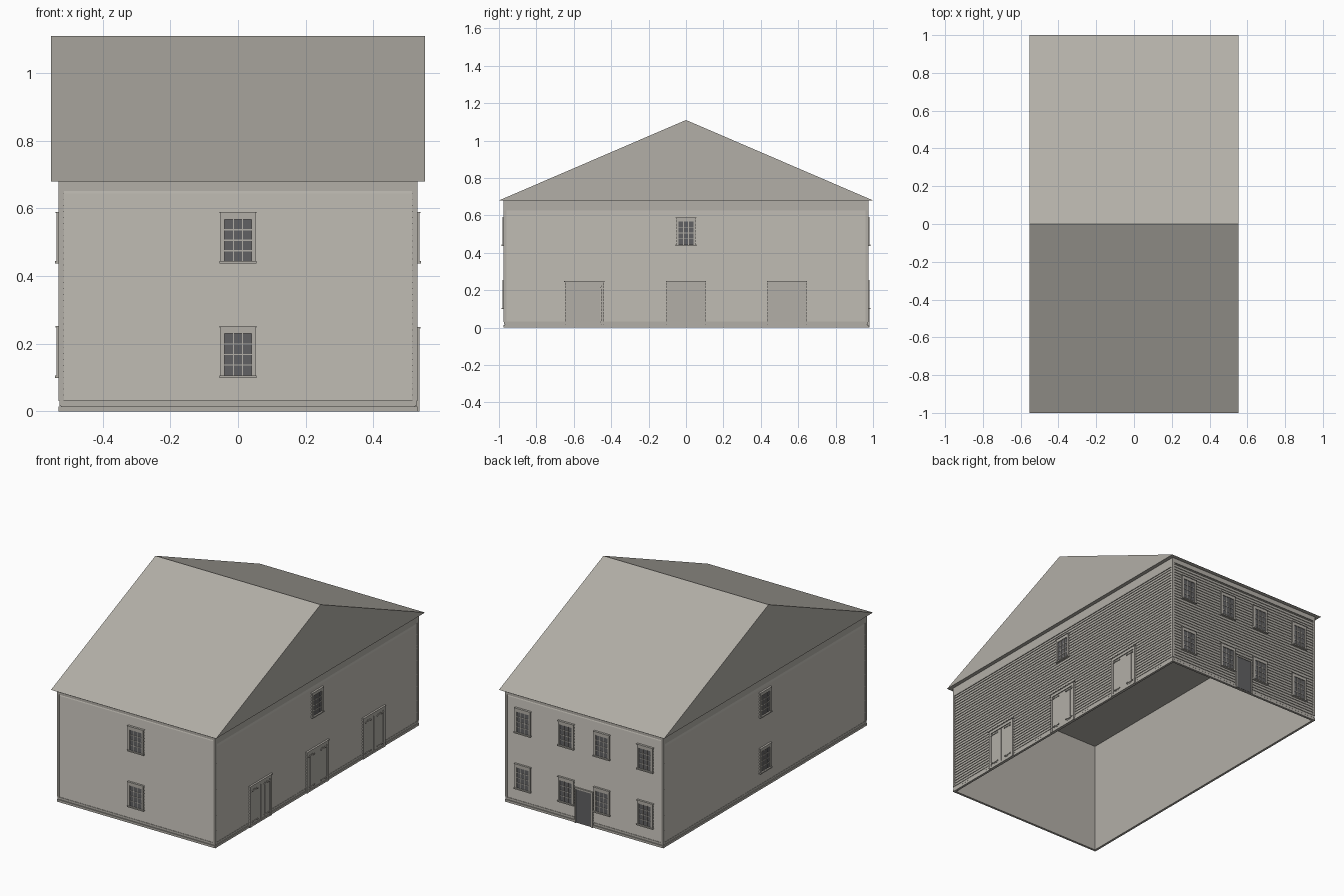
import bpy, bmesh
from math import radians
from mathutils import Matrix, Vector

cube = bpy.data.objects.get("Cube")
if cube:
    bpy.data.objects.remove(cube)


def material(name, rgb):
    m = bpy.data.materials.new(name)
    m.use_nodes = True
    m.diffuse_color = (*rgb, 1)
    m.node_tree.nodes["Principled BSDF"].inputs["Base Color"].default_value = (*rgb, 1)
    return m


GREY = material("weathered_grey", (0.45, 0.43, 0.39))
DARK = material("dark_grey", (0.12, 0.12, 0.125))

EAVE, RIDGE = 0.68, 1.11
HALF_X, HALF_Y = 0.524, 0.969


class Part:
    """Collects solids on one wall: u runs along it, d outward from its core."""

    def __init__(self, name, mat, angle=0, dist=0):
        self.name, self.mat, self.dist = name, mat, dist
        self.rot = Matrix.Rotation(radians(angle), 3, 'Z')
        self.bm = bmesh.new()

    def prism(self, profile, u0, u1):
        # profile of (d, z) points, extruded along u
        ends = [[self.bm.verts.new(self.rot @ Vector((u, -self.dist - d, z)))
                 for d, z in profile] for u in (u0, u1)]
        n = len(profile)
        self.bm.faces.new(ends[0])
        self.bm.faces.new(ends[1][::-1])
        for i in range(n):
            j = (i + 1) % n
            self.bm.faces.new((ends[0][i], ends[1][i], ends[1][j], ends[0][j]))

    def box(self, u0, u1, z0, z1, d0, d1):
        self.prism([(d0, z0), (d1, z0), (d1, z1), (d0, z1)], u0, u1)

    def finish(self):
        bmesh.ops.recalc_face_normals(self.bm, faces=self.bm.faces)
        mesh = bpy.data.meshes.new(self.name)
        self.bm.to_mesh(mesh)
        self.bm.free()
        mesh.materials.append(self.mat)
        ob = bpy.data.objects.new(self.name, mesh)
        bpy.context.collection.objects.link(ob)


def wall(side, angle, dist, half, top):
    # thin wall core, open underneath
    p = Part(side + "_wall", GREY, angle, dist)
    p.box(-half, half, 0, EAVE, -0.008, 0)
    p.finish()

    # overlapping clapboards
    p = Part(side + "_clapboards", GREY, angle, dist)
    z, step = 0.032, 0.0175
    while z < top - 0.002:
        z1 = min(z + step, top)
        p.prism([(0, z), (0.005, z), (0.001, z1), (0, z1)], -half + 0.009, half - 0.009)
        z += step
    p.finish()

    # corner boards, frieze and base boards
    p = Part(side + "_trim", GREY, angle, dist)
    for s in (-1, 1):
        a, b = sorted((s * (half - 0.009), s * (half + 0.006)))
        p.box(a, b, 0.03, EAVE, 0, 0.006)
    p.box(-half + 0.009, half - 0.009, top, EAVE, 0, 0.006)
    p.box(-half - 0.004, half + 0.004, 0.016, 0.03, 0, 0.004)
    p.box(-half - 0.006, half + 0.006, 0, 0.014, 0, 0.006)
    p.finish()


def window(name, angle, dist, u, z):
    # casing with head and sill
    p = Part(name + "_casing", GREY, angle, dist)
    for s in (-1, 1):
        a, b = sorted((u + s * 0.040, u + s * 0.052))
        p.box(a, b, z, z + 0.148, 0, 0.012)
    p.box(u - 0.040, u + 0.040, z + 0.128, z + 0.148, 0, 0.012)
    p.box(u - 0.055, u + 0.055, z + 0.146, z + 0.150, 0, 0.015)
    p.box(u - 0.055, u + 0.055, z - 0.003, z + 0.004, 0, 0.017)
    # glazing bars
    for i in (-1, 1):
        p.box(u + i * 0.0133 - 0.0015, u + i * 0.0133 + 0.0015, z, z + 0.128, 0.005, 0.0095)
    for i in range(1, 4):
        h = z + 0.004 + i * 0.031
        p.box(u - 0.040, u + 0.040, h - 0.002, h + 0.002, 0.005, 0.009)
    p.finish()
    p = Part(name + "_glass", DARK, angle, dist)
    p.box(u - 0.040, u + 0.040, z + 0.004, z + 0.128, 0, 0.007)
    p.finish()


def barn_door(name, angle, dist, u):
    p = Part(name, GREY, angle, dist)
    # surround and header
    for s in (-1, 1):
        a, b = sorted((u + s * 0.088, u + s * 0.104))
        p.box(a, b, 0, 0.235, 0, 0.012)
    p.box(u - 0.104, u + 0.104, 0.228, 0.245, 0, 0.012)
    p.box(u - 0.108, u + 0.108, 0.245, 0.25, 0, 0.015)
    p.box(u - 0.088, u + 0.088, 0, 0.012, 0, 0.010)
    for s in (-1, 1):
        # planked leaf, raised plank and strap hinges
        a, b = sorted((u + s * 0.001, u + s * 0.087))
        p.box(a, b, 0.013, 0.227, 0, 0.008)
        a, b = sorted((u + s * 0.038, u + s * 0.070))
        p.box(a, b, 0.02, 0.222, 0, 0.0095)
        a, b = sorted((u + s * 0.030, u + s * 0.095))
        for z in (0.026, 0.211):
            p.box(a, b, z, z + 0.006, 0, 0.013)
    p.finish()


# Four walls: name, turn, distance of wall core, half length, top of clapboards
FRONT, LEFT, BACK, RIGHT = ((0, HALF_Y), (90, HALF_X), (180, HALF_Y), (270, HALF_X))
wall("front", *FRONT, HALF_X, 0.652)
wall("left", *LEFT, HALF_Y, 0.625)
wall("back", *BACK, HALF_X, 0.652)
wall("right", *RIGHT, HALF_Y, 0.625)

# Windows on both storeys
for storey, z in (("lower", 0.102), ("upper", 0.44)):
    window("front_" + storey + "_window", *FRONT, 0, z)
    window("right_" + storey + "_window", *RIGHT, 0, z)
    for i, u in enumerate((-0.41, -0.12, 0.12, 0.41)):
        window(f"back_{storey}_window_{i + 1}", *BACK, u, z)
window("left_upper_window", *LEFT, 0, 0.44)

# Double doors along the left side
for i, u in enumerate((-0.543, 0, 0.54)):
    barn_door(f"double_door_{i + 1}", *LEFT, u)

# Back entrance
p = Part("back_door", DARK, *BACK)
p.box(-0.052, 0.052, 0.004, 0.205, 0, 0.008)
p.finish()
p = Part("back_door_casing", GREY, *BACK)
for s in (-1, 1):
    a, b = sorted((s * 0.052, s * 0.060))
    p.box(a, b, 0, 0.205, 0, 0.012)
p.box(-0.060, 0.060, 0.205, 0.215, 0, 0.012)
p.finish()

# Solid gabled roof
p = Part("roof", GREY)
p.prism([(-1, EAVE), (1, EAVE), (0, RIDGE)], -0.553, 0.553)
p.finish()
